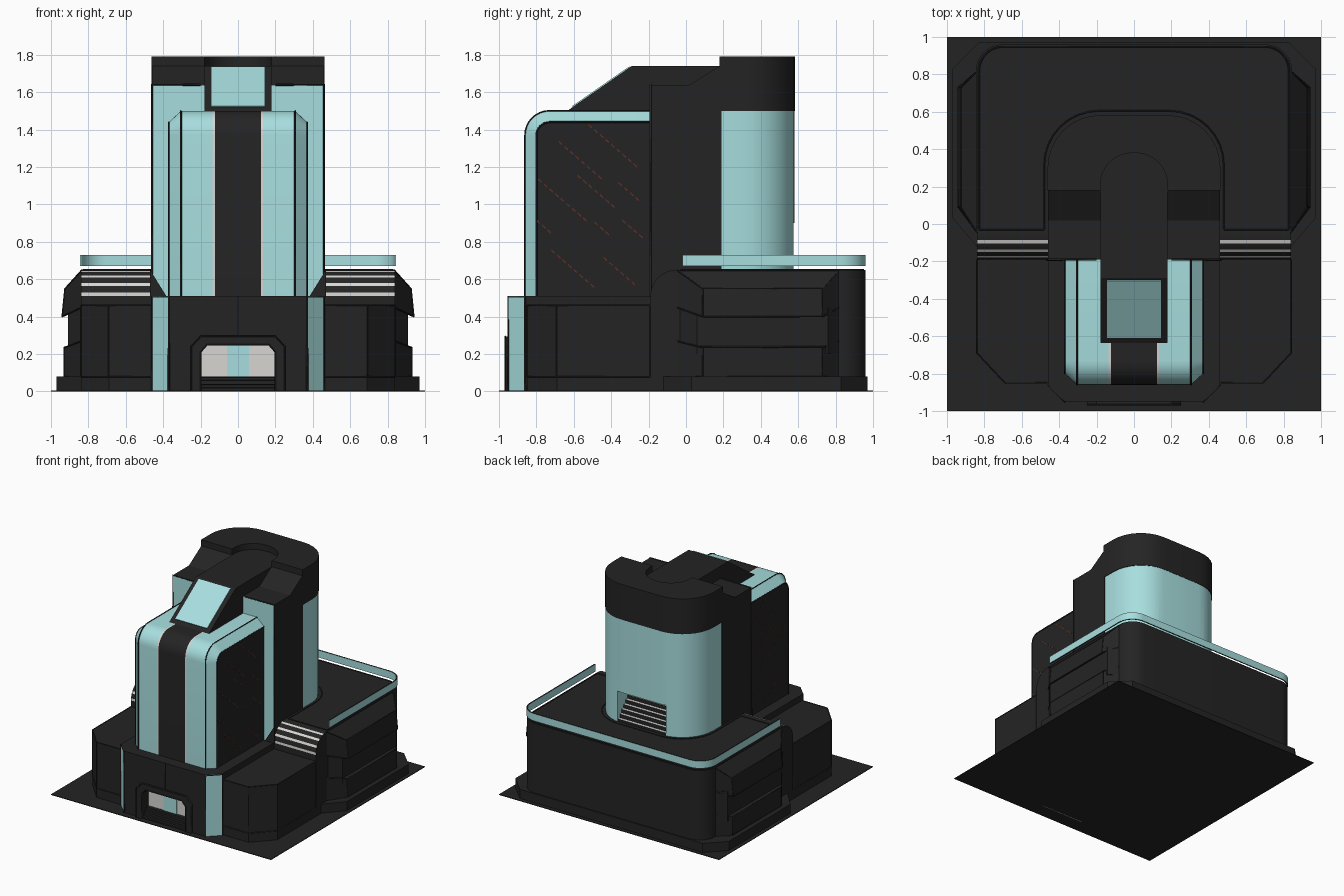
import bpy, bmesh, math
from mathutils import Vector

if "Cube" in bpy.data.objects:
    bpy.data.objects.remove(bpy.data.objects["Cube"])

# Palette
DARK, GLASS, TRIM, RED = range(4)
MATS = []
for name, col in (("charcoal", (0.0176, 0.0176, 0.0176)), ("pale_teal_glass", (0.39, 0.73, 0.735)),
                  ("light_trim", (0.68, 0.67, 0.65)), ("rust_red", (0.12, 0.03, 0.02))):
    m = bpy.data.materials.new(name)
    m.diffuse_color = (*col, 1)
    m.use_nodes = True
    m.node_tree.nodes["Principled BSDF"].inputs["Base Color"].default_value = m.diffuse_color
    MATS.append(m)


def finish(name, data):
    ob = bpy.data.objects.new(name, data)
    bpy.context.collection.objects.link(ob)
    for m in MATS:
        data.materials.append(m)
    return ob


def loft(name, rings, rule=DARK):
    """Closed skin through equal-length rings; rule(normal, centre) picks the colour."""
    bm = bmesh.new()
    vs = [[bm.verts.new(p) for p in ring] for ring in rings]
    n = len(vs[0])
    for a, b in zip(vs, vs[1:]):
        for j in range(n):
            k = (j + 1) % n
            bm.faces.new((a[j], a[k], b[k], b[j]))
    bm.faces.new(vs[0])
    bm.faces.new(vs[-1])
    bmesh.ops.recalc_face_normals(bm, faces=bm.faces)
    bm.normal_update()
    for f in bm.faces:
        f.material_index = rule(f.normal, f.calc_center_median()) if callable(rule) else rule
    me = bpy.data.meshes.new(name)
    bm.to_mesh(me)
    bm.free()
    return finish(name, me)


def plan(name, pts, z0, z1, rule=DARK):
    return loft(name, [[(x, y, z) for x, y in pts] for z in (z0, z1)], rule)


def profile(name, pts, x0, x1, rule=DARK):
    return loft(name, [[(x, y, z) for y, z in pts] for x in (x0, x1)], rule)


def elevation(name, pts, y0, y1, rule=DARK):
    return loft(name, [[(x, y, z) for x, z in pts] for y in (y0, y1)], rule)


def box(name, x0, x1, y0, y1, z0, z1, rule=DARK):
    return plan(name, [(x0, y0), (x1, y0), (x1, y1), (x0, y1)], z0, z1, rule)


def lines(name, paths, mat=TRIM, r=0.004):
    cu = bpy.data.curves.new(name, 'CURVE')
    cu.dimensions = '3D'
    cu.bevel_depth, cu.bevel_resolution, cu.fill_mode = r, 0, 'FULL'
    for path in paths:
        sp = cu.splines.new('POLY')
        sp.points.add(len(path) - 1)
        for p, co in zip(sp.points, path):
            p.co = (*co, 1)
        sp.material_index = mat
    return finish(name, cu)


def cut(ob, cutter):
    mod = ob.modifiers.new("cut", 'BOOLEAN')
    mod.object, mod.solver = cutter, 'EXACT'
    bpy.context.view_layer.objects.active = ob
    bpy.ops.object.modifier_apply(modifier=mod.name)
    bpy.data.objects.remove(cutter)


def upath(w, y0, y1, r, n=8):
    """U outline, open to the front, with rounded back corners."""
    arc = [(w - r + r * math.cos(i * math.pi / 2 / n), y1 - r + r * math.sin(i * math.pi / 2 / n))
           for i in range(n + 1)]
    right = [(w, y0)] + arc
    return right + [(-x, y) for x, y in reversed(right)]


def at(pts, z):
    return [(x, y, z) for x, y in pts]


def both(path):
    return [path, [(-p[0], *p[1:]) for p in path]]


# Ground plate and plinth
box("ground_plate", -1, 1, -1, 1, 0, 0.005)
half = [(0.84, -0.12), (0.97, 0.03), (0.97, 0.83), (0.83, 0.97)]
plan("plinth", half + [(-x, y) for x, y in reversed(half)], 0, 0.08)

# Front podium with chamfered corners and panel lines
half = [(0.84, -0.05), (0.84, -0.69), (0.69, -0.85)]
plan("front_podium", half + [(-x, y) for x, y in reversed(half)], 0, 0.46)
edge = [(0.84, -0.19), (0.84, -0.69), (0.69, -0.85), (0.465, -0.85)]
fp = both(at(edge, 0.46)) + both(at(edge, 0.08))
for x, y in edge[:3]:
    fp += both([(x, y, 0.08), (x, y, 0.46)])
lines("front_podium_trim", fp)

# Entrance block with glazed chamfers and a door niche
half = [(0.46, 0.0), (0.46, -0.86), (0.37, -0.95)]
block = plan("entrance_block", half + [(-x, y) for x, y in reversed(half)], 0, 0.51,
             lambda n, c: GLASS if abs(n.x) > 0.3 and n.y < -0.3 else DARK)
arch = [(-0.2, -0.05), (0.2, -0.05), (0.2, 0.21), (0.165, 0.25), (-0.165, 0.25), (-0.2, 0.21)]
cut(block, elevation("niche_cutter", arch, -1.1, -0.87))
outer = [(0.25, 0), (0.25, 0.24), (0.2, 0.295)]
inner = [(0.2, 0), (0.2, 0.21), (0.165, 0.25)]
outer += [(-x, z) for x, z in reversed(outer)]
inner += [(-x, z) for x, z in reversed(inner)]
elevation("entrance_frame", outer + inner[::-1], -0.967, -0.945)
lines("entrance_frame_trim", [[(x, -0.967, z) for x, z in p] for p in (outer, inner)])
box("door_wall", -0.2, 0.2, -0.878, -0.871, 0.0, 0.25, TRIM)
box("glass_door", -0.06, 0.06, -0.884, -0.877, 0.08, 0.25, GLASS)
for i in range(4):
    box("entrance_step", -0.2, 0.2, -0.955 + 0.018 * i, -0.872, 0.02 * i, 0.02 * i + 0.02)
    lines("step_trim", [[(-0.2, -0.956 + 0.018 * i, 0.02 * i + 0.018), (0.2, -0.956 + 0.018 * i, 0.02 * i + 0.018)]], TRIM, 0.003)
lines("entrance_seam", [[(0, -0.95, 0.3), (0, -0.95, 0.51)]])
lines("entrance_block_edges", both([(0.37, -0.95, 0), (0.37, -0.95, 0.505), (0.46, -0.86, 0.505), (0.46, -0.86, 0)]), DARK, 0.006)

# Rear podium, roof edge trim and floating glass parapet
plan("rear_podium", upath(0.84, -0.05, 0.96, 0.14), 0, 0.65)
lines("roof_trim", [at(upath(0.828, -0.03, 0.948, 0.13), 0.652), at(upath(0.48, -0.03, 0.605, 0.29), 0.652)]
      + both([(0.48, -0.03, 0.652), (0.828, -0.03, 0.652)]))
plan("glass_parapet", upath(0.845, -0.02, 0.96, 0.14) + upath(0.835, -0.02, 0.95, 0.13)[::-1], 0.67, 0.73,
     lambda n, c: DARK if abs(n.z) > 0.5 else GLASS)


# Striped quarter-round shoulders between the podiums
def stripes(n, c):
    a = math.degrees(math.atan2(c.z - 0.51, -0.05 - c.y))
    return TRIM if abs(n.x) < 0.5 and n.z > 0.01 and 0 < a < 80 and int(a / 7.5) % 3 == 0 else DARK


arc = [(-0.05 - 0.14 * math.cos(math.radians(7.5 * i)), 0.51 + 0.14 * math.sin(math.radians(7.5 * i)))
       for i in range(13)]
for s in (1, -1):
    profile("striped_shoulder", [(-0.04, 0.4), (-0.19, 0.4)] + arc + [(-0.04, 0.65)], s * 0.455, s * 0.84, stripes)
    elevation("shoulder_fillet", [(s * 0.38, 0.505), (s * 0.47, 0.505), (s * 0.47, 0.65)], -0.199, -0.19)


# Side bays
def rect(x0, x1, y0, y1, z0, z1):
    return [(x0, y0, z0), (x0, y1, z0), (x1, y1, z1), (x1, y0, z1)]


for s in (1, -1):
    for name, out, inn in (("upper_bay", rect(0.94, 0.925, 0.09, 0.73, 0.4, 0.55), rect(0.835, 0.835, -0.05, 0.82, 0.45, 0.65)),
                           ("lower_bay", rect(0.93, 0.93, 0.09, 0.73, 0.08, 0.235), rect(0.835, 0.835, -0.05, 0.82, 0.07, 0.27)),
                           ("bay_recess", rect(0.91, 0.91, 0.06, 0.76, 0.2, 0.45), rect(0.835, 0.835, -0.04, 0.82, 0.2, 0.45))):
        out, inn = ([(s * x, y, z) for x, y, z in ring] for ring in (out, inn))
        loft(name, [out, inn])
        if name != "bay_recess":
            lines(name + "_trim", [out + out[:1]] + [[a, b] for a, b in zip(out, inn)] + [[inn[0], inn[3]]])


# Front tower: rounded slab, chamfered sides, dark centre strip
def slab(x, inset):
    r = 0.13 - inset
    arc = [(x, -0.73 - r * math.cos(i * math.pi / 16), 1.37 + r * math.sin(i * math.pi / 16)) for i in range(9)]
    return [(x, -0.18, 0.5), (x, -0.86 + inset, 0.5)] + arc + [(x, -0.18, 1.5 - inset)]


def slab_colour(n, c):
    if abs(n.x) > 0.99 or abs(c.x) < 0.12:
        return DARK
    return TRIM if abs(c.x) < 0.135 else GLASS


stations = [(0.37, 0.06), (0.305, 0), (0.135, 0), (0.122, 0)]
stations += [(-x, i) for x, i in reversed(stations)]
loft("front_tower", [slab(x, i) for x, i in stations], slab_colour)
lines("front_tower_edges", both(slab(0.305, 0)[1:]) + both(slab(0.37, 0.06)[1:]), DARK, 0.005)

# Thin broken diagonal streaks on the tower sides: start y, start z, length
for s in (1, -1):
    for y, z, length in ((-0.68, 1.34, 0.24), (-0.52, 1.43, 0.27), (-0.79, 1.14, 0.28), (-0.58, 1.16, 0.22), (-0.36, 1.12, 0.14),
                         (-0.8, 0.92, 0.1), (-0.49, 0.91, 0.1), (-0.72, 0.76, 0.26), (-0.44, 0.72, 0.18), (-0.34, 0.92, 0.12)):
        for k in range(int(length / 0.03)):
            a, b = y + k * 0.03, z - k * 0.026
            profile("side_streak", [(a, b), (a + 0.018, b - 0.016), (a + 0.018, b - 0.025), (a, b - 0.009)],
                    s * 0.368, s * 0.372, RED)

# Core tower: front block, glazed rear drum, dark cap with a slot
profile("core_block", [(-0.19, 0.5), (-0.19, 1.64), (0.02, 1.64), (0.18, 1.74), (0.19, 1.74), (0.19, 0.5)], -0.46, 0.46,
        lambda n, c: GLASS if n.y < -0.9 else DARK)
drum = plan("rear_drum", upath(0.458, 0.18, 0.58, 0.28), 0.6, 1.5, GLASS)
cut(drum, box("rear_opening_cutter", -0.22, 0.22, 0.36, 0.7, 0.64, 0.9, GLASS))
for i in range(8):
    box("rear_opening_step", -0.22, 0.22, 0.36, 0.57 - 0.025 * i, 0.64 + 0.03 * i, 0.67 + 0.03 * i,
        lambda n, c: TRIM if n.z > 0.5 else DARK)
plan("core_cap", upath(0.462, 0.18, 0.582, 0.28) + upath(0.18, 0.18, 0.38, 0.17)[::-1], 1.5, 1.79)
lines("core_edges", both([(0.46, -0.19, 0.51), (0.46, -0.19, 1.64), (0.2, -0.19, 1.64)]), DARK, 0.006)

# Sloped crest with skylight
profile("crest", [(-0.65, 1.49), (-0.29, 1.74), (0.38, 1.74), (0.38, 1.49)], -0.18, 0.18)
d = Vector((-0.25, 0.36)).normalized() * 0.006
profile("skylight", [(-0.605, 1.521), (-0.3, 1.733), (-0.3 + d.x, 1.733 + d.y), (-0.605 + d.x, 1.521 + d.y)], -0.145, 0.145, GLASS)

# Convert trims to mesh, smooth the rounded surfaces
bpy.ops.object.select_all(action='DESELECT')
for ob in bpy.context.scene.objects:
    if ob.type == 'CURVE':
        ob.select_set(True)
        bpy.context.view_layer.objects.active = ob
bpy.ops.object.convert(target='MESH')
bpy.ops.object.select_all(action='DESELECT')
for ob in bpy.context.scene.objects:
    if ob.name.split('.')[0] in ("front_tower", "rear_drum", "core_cap", "rear_podium", "glass_parapet"):
        ob.select_set(True)
        bpy.context.view_layer.objects.active = ob
bpy.ops.object.shade_smooth_by_angle(angle=math.radians(25))
